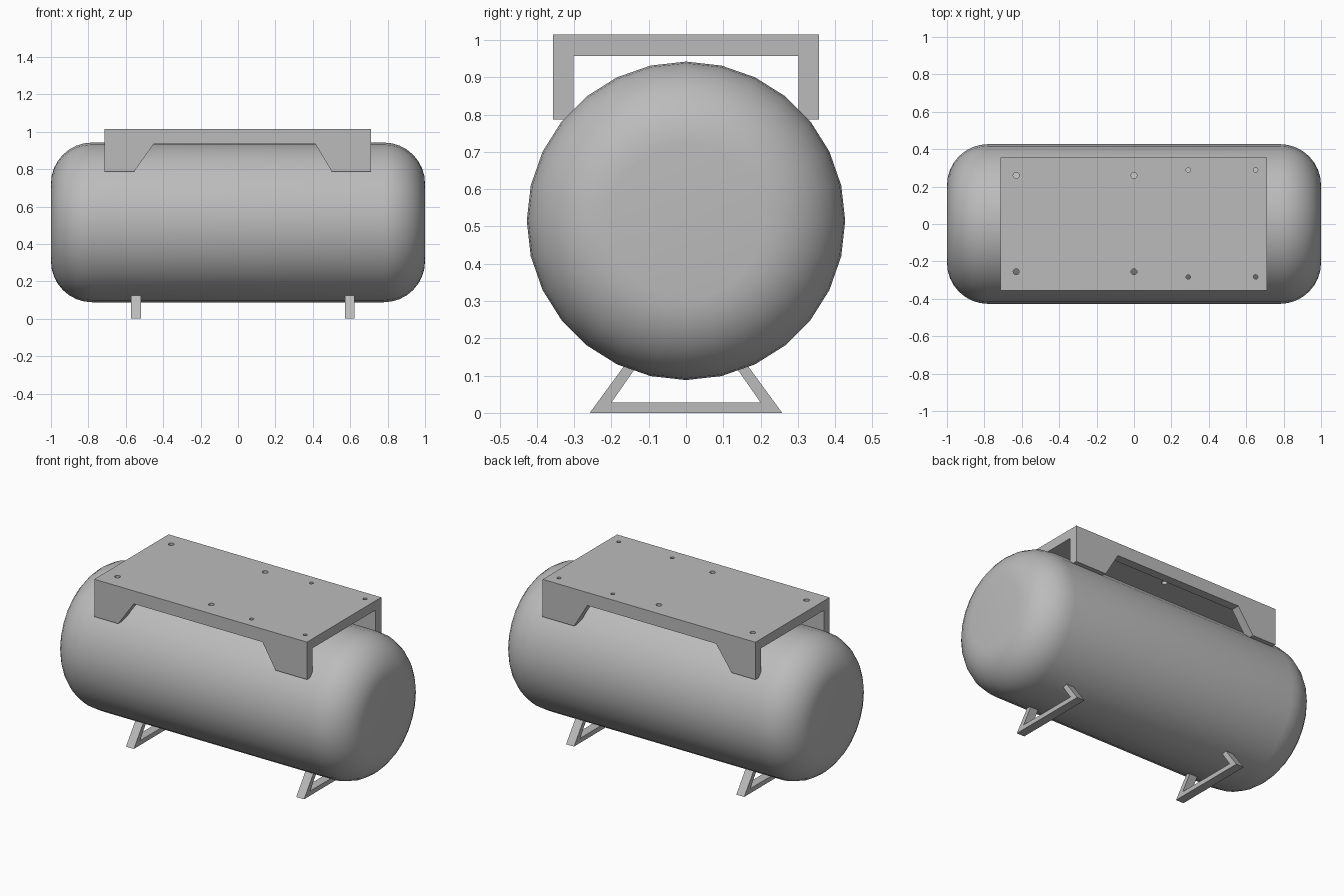
import bpy, bmesh, math
from mathutils import Vector, Matrix

cube = bpy.data.objects.get("Cube")
if cube:
    bpy.data.objects.remove(cube, do_unlink=True)

# One plain grey for everything
grey = bpy.data.materials.new("plain_grey")
grey.use_nodes = True
colour = (0.5, 0.5, 0.5, 1)
grey.diffuse_color = colour
next(n for n in grey.node_tree.nodes if n.type == 'BSDF_PRINCIPLED').inputs["Base Color"].default_value = colour


def add_object(name, bm):
    bmesh.ops.recalc_face_normals(bm, faces=bm.faces)
    mesh = bpy.data.meshes.new(name)
    bm.to_mesh(mesh)
    bm.free()
    mesh.materials.append(grey)
    obj = bpy.data.objects.new(name, mesh)
    bpy.context.collection.objects.link(obj)
    return obj


def extrude_profile(name, points, vector):
    bm = bmesh.new()
    face = bm.faces.new([bm.verts.new(p) for p in points])
    new = bmesh.ops.extrude_face_region(bm, geom=[face])["geom"]
    bmesh.ops.translate(bm, vec=vector, verts=[v for v in new if isinstance(v, bmesh.types.BMVert)])
    return add_object(name, bm)


def select_only(obj):
    bpy.ops.object.select_all(action='DESELECT')
    obj.select_set(True)
    bpy.context.view_layer.objects.active = obj


def cut(obj, cutter):
    mod = obj.modifiers.new("cut", 'BOOLEAN')
    mod.operation, mod.solver, mod.object = 'DIFFERENCE', 'EXACT', cutter
    select_only(obj)
    bpy.ops.object.modifier_apply(modifier=mod.name)
    bpy.data.objects.remove(cutter, do_unlink=True)


# Tank: rounded profile spun about the long axis
RADIUS, AXIS_Z, FILLET, SIDES, STEPS = 0.427, 0.515, 0.22, 28, 8
arc = []
for i in range(STEPS + 1):
    a = math.pi / 2 * i / STEPS
    arc.append((1 - FILLET + FILLET * math.cos(a), RADIUS - FILLET + FILLET * math.sin(a)))
profile = arc + [(-x, r) for x, r in reversed(arc)]
bm = bmesh.new()
rings = []
for x, r in profile:
    angles = [2 * math.pi * k / SIDES for k in range(SIDES)]
    rings.append([bm.verts.new((x, r * math.sin(a), AXIS_Z + r * math.cos(a))) for a in angles])
for a, b in zip(rings, rings[1:]):
    for k in range(SIDES):
        n = (k + 1) % SIDES
        bm.faces.new((a[k], a[n], b[n], b[k]))
bm.faces.new(rings[0])
bm.faces.new(rings[-1])
tank = add_object("tank", bm)
select_only(tank)
bpy.ops.object.shade_smooth_by_angle(angle=math.radians(30))

# Mounting bracket: a channel over the tank
X0, X1 = -0.715, 0.712
half = [(0.356, 1.014), (0.356, 0.787), (0.302, 0.787), (0.302, 0.957)]
channel = half + [(-y, z) for y, z in reversed(half)]
bracket = extrude_profile("mounting_bracket", [(X0, y, z) for y, z in channel], Vector((X1 - X0, 0, 0)))

# Sloped opening through both flanges
opening = [(-0.569, 0.767), (-0.45, 0.935), (0.413, 0.935), (0.513, 0.767)]
cut(bracket, extrude_profile("flange_cutter", [(x, -0.5, z) for x, z in opening], Vector((0, 1, 0))))

# Bolt holes through the top plate
bm = bmesh.new()
for xs, ys, r in (((-0.63, 0), (-0.255, 0.26), 0.016), ((0.29, 0.65), (-0.283, 0.289), 0.012)):
    for x in xs:
        for y in ys:
            bmesh.ops.create_cone(bm, cap_ends=True, segments=20, radius1=r, radius2=r, depth=0.2,
                                  matrix=Matrix.Translation((x, y, 1)))
cut(bracket, add_object("hole_cutter", bm))

# Feet: open-topped trapezoid frames running into the tank
side = [(0.258, 0), (0.152, 0.145), (0.118, 0.145), (0.2, 0.028)]
frame = side + [(-y, z) for y, z in reversed(side)]
for name, x in (("right_foot", -0.571), ("left_foot", 0.571)):
    extrude_profile(name, [(x, y, z) for y, z in frame], Vector((0.053, 0, 0)))
